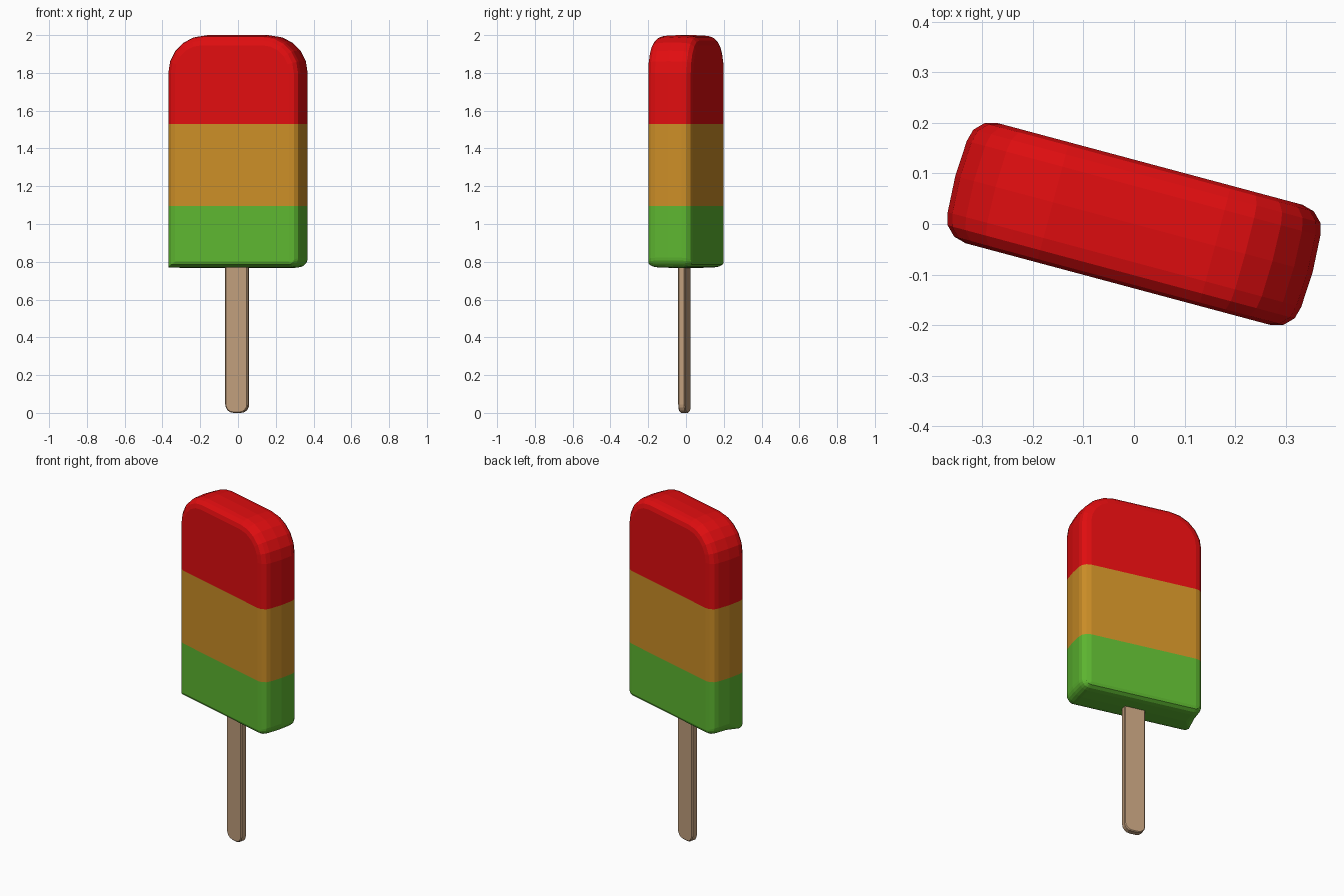
import bpy, bmesh, math
from mathutils import Matrix

if "Cube" in bpy.data.objects:
    bpy.data.objects.remove(bpy.data.objects["Cube"])

TILT = Matrix.Rotation(math.radians(-15), 4, 'Z')


def material(name, rgb):
    m = bpy.data.materials.new(name)
    m.diffuse_color = (*rgb, 1)
    m.use_nodes = True
    m.node_tree.nodes["Principled BSDF"].inputs["Base Color"].default_value = m.diffuse_color
    return m


def outline(half, z0, z1, radii, steps):
    """Rounded rectangle in x/z; radii: bottom right, top right, top left, bottom left."""
    pts = []
    corners = [(half, z0, -1, 1), (half, z1, -1, -1), (-half, z1, 1, -1), (-half, z0, 1, 1)]
    for k, (x, z, sx, sz) in enumerate(corners):
        r = radii[k]
        for i in range(steps + 1):
            a = math.radians(-90 + 90 * k + 90 * i / steps)
            pts.append((x + sx * r + r * math.cos(a), z + sz * r + r * math.sin(a)))
    return pts


def loft(name, slices, mats, cuts=(), offset=(0, 0, 0)):
    """Skin outlines stacked along y, split into colour bands at the cut heights."""
    bm = bmesh.new()
    rings = [[bm.verts.new((x, y, z)) for x, z in pts] for y, pts in slices]
    n = len(rings[0])
    for a, b in zip(rings, rings[1:]):
        for i in range(n):
            j = (i + 1) % n
            bm.faces.new((a[i], a[j], b[j], b[i]))
    bm.faces.new(rings[0])
    bm.faces.new(rings[-1])
    for z in cuts:
        bmesh.ops.bisect_plane(bm, geom=bm.verts[:] + bm.edges[:] + bm.faces[:],
                               plane_co=(0, 0, z), plane_no=(0, 0, 1))
    bmesh.ops.recalc_face_normals(bm, faces=bm.faces[:])
    for f in bm.faces:
        f.material_index = sum(f.calc_center_median().z > z for z in cuts)
    bm.transform(Matrix.Translation(offset) @ TILT)
    me = bpy.data.meshes.new(name)
    bm.to_mesh(me)
    bm.free()
    for m in mats:
        me.materials.append(m)
    ob = bpy.data.objects.new(name, me)
    bpy.context.collection.objects.link(ob)
    return ob


# Ice body: rounded slab with a soft rim and slightly bulging sides
R = 0.05
rim = [(0.123 - R + R * math.sin(a), 0.004 + R * (1 - math.cos(a)))
       for a in (math.radians(d) for d in (0, 30, 60, 90))]
steps = [(-y, o) for y, o in reversed(rim)] + [(0, 0)] + rim
slices = []
for y, o in steps:
    low = max(0.055 - o, 0.002)
    # the front lower left corner is nearly square
    left = 0.004 if y < 0 else low
    slices.append((y, outline(0.366 - o, 0.768 + o * 0.6, 2.0 - o,
                              (low, 0.2 - o, 0.2 - o, left), 5)))
loft("ice_body", slices,
     [material("green_ice", (0.11, 0.47, 0.03)),
      material("orange_ice", (0.6, 0.27, 0.02)),
      material("red_ice", (0.75, 0.004, 0.005))], cuts=(1.095, 1.53))

# Wooden stick, rounded at the lower end
stick = []
for y, o in ((-0.019, 0.005), (-0.014, 0), (0.014, 0), (0.019, 0.005)):
    stick.append((y, outline(0.062 - o, o, 0.9, (0.045 - o, 0.01, 0.01, 0.045 - o), 4)))
loft("stick", stick, [material("wood", (0.53, 0.34, 0.2))], offset=(-0.004, -0.008, 0))
